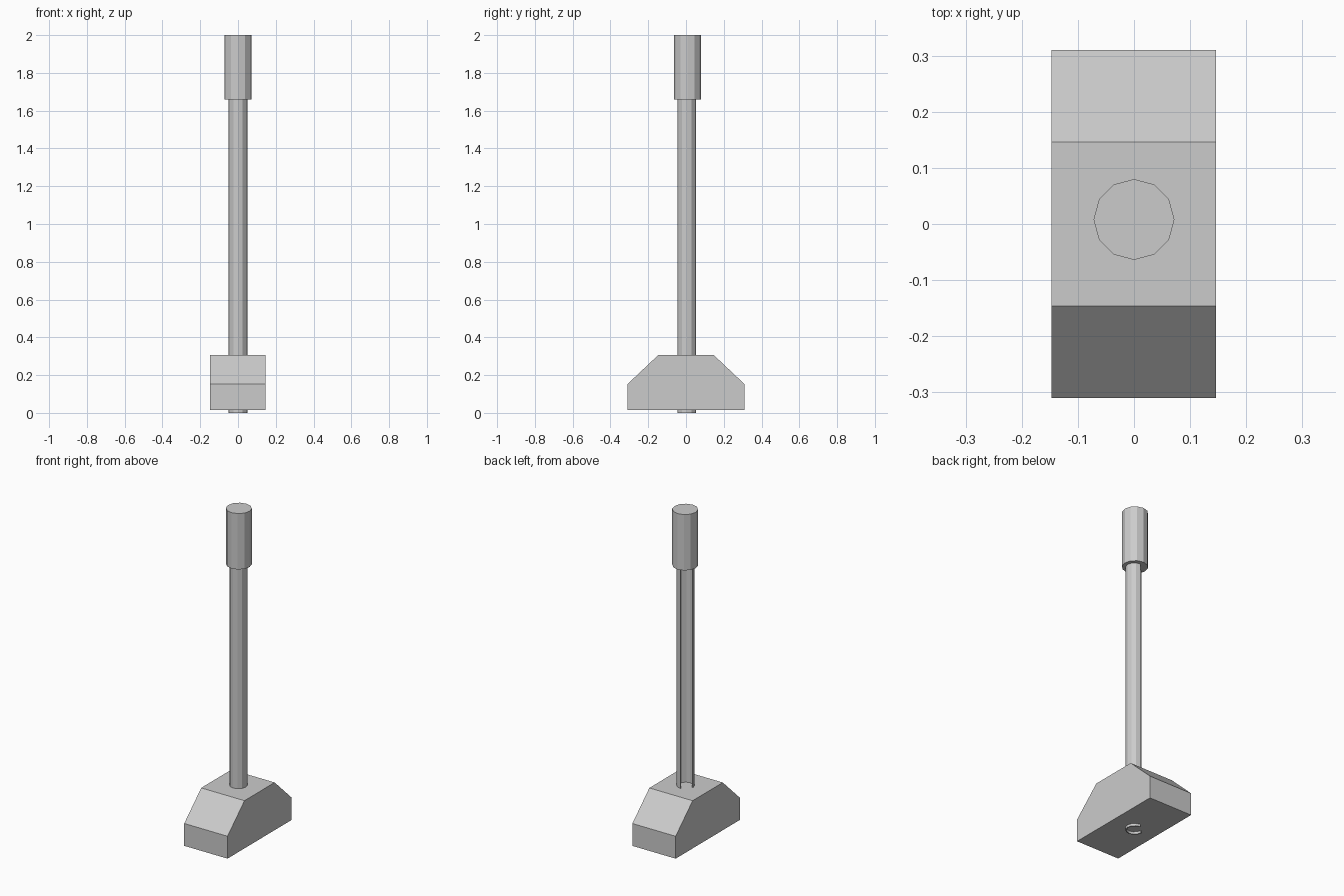
import bpy, bmesh
from math import cos, sin, radians

if "Cube" in bpy.data.objects:
    bpy.data.objects.remove(bpy.data.objects["Cube"])


def prism(name, points, direction):
    """Extrude a closed outline of 3D points along a direction."""
    bm = bmesh.new()
    face = bm.faces.new([bm.verts.new(p) for p in points])
    ext = bmesh.ops.extrude_face_region(bm, geom=[face], use_keep_orig=True)
    verts = [v for v in ext["geom"] if isinstance(v, bmesh.types.BMVert)]
    bmesh.ops.translate(bm, verts=verts, vec=direction)
    bmesh.ops.recalc_face_normals(bm, faces=bm.faces[:])
    mesh = bpy.data.meshes.new(name)
    bm.to_mesh(mesh)
    bm.free()
    obj = bpy.data.objects.new(name, mesh)
    bpy.context.collection.objects.link(obj)
    return obj


def arc(radius, center_y, z, degrees):
    return [(radius * cos(radians(a)), center_y + radius * sin(radians(a)), z)
            for a in degrees]


# Block head with two sloped shoulders
half = [(0.31, 0.015), (0.31, 0.152), (0.146, 0.307)]
outline = half + [(-y, z) for y, z in reversed(half)]
prism("head_block", [(-0.147, y, z) for y, z in outline], (0.293, 0, 0))

# Shaft: thin twelve-sided tube with a slot open to the back left
sweep = range(180, 451, 30)
section = arc(0.05, 0.004, 0, sweep) + arc(0.044, 0.004, 0, reversed(sweep))
prism("slotted_shaft", section, (0, 0, 1.665))

# Thicker twelve-sided grip
prism("grip", arc(0.072, 0.008, 1.658, range(0, 360, 30)), (0, 0, 0.342))
